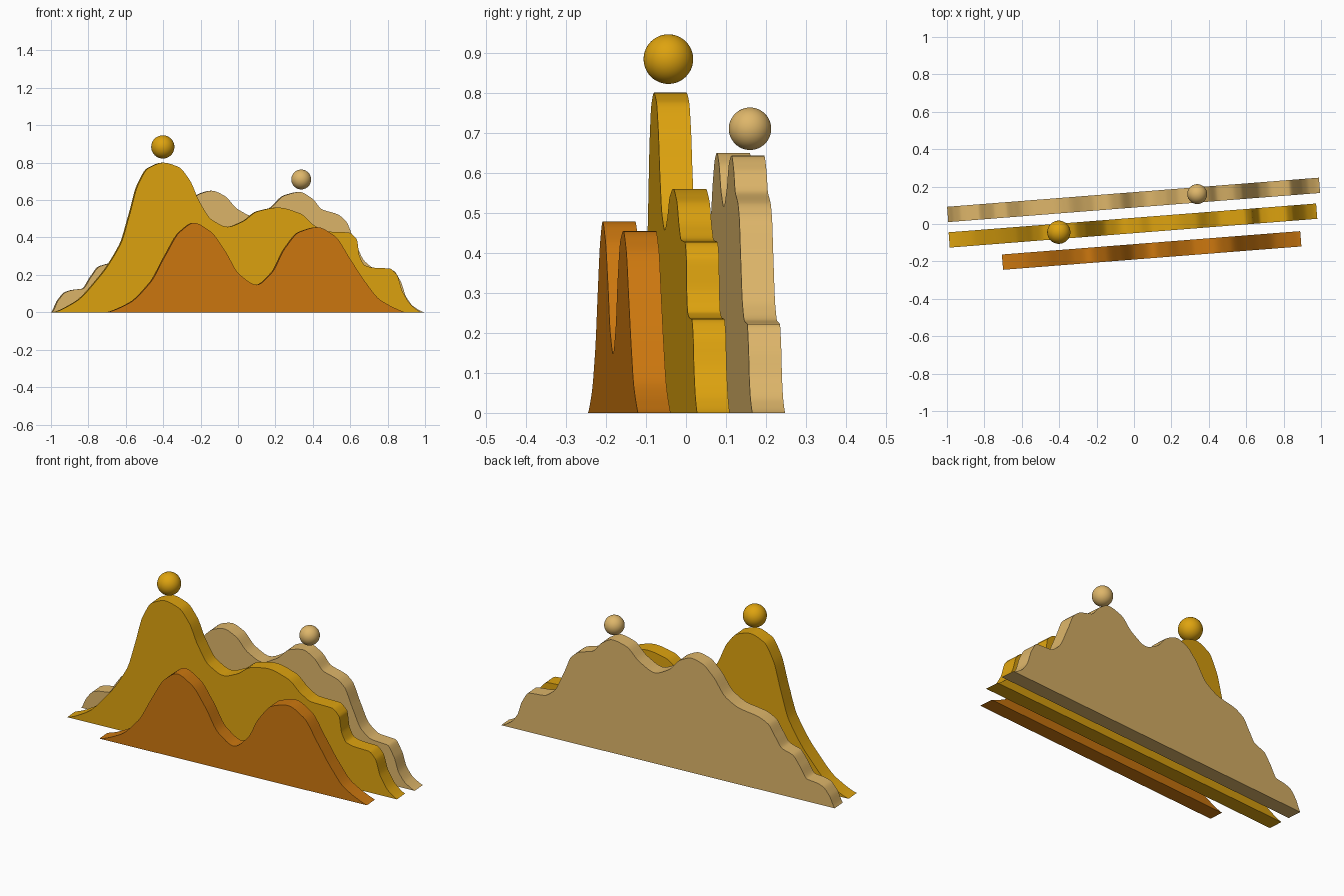
import bpy, bmesh, math

if "Cube" in bpy.data.objects:
    bpy.data.objects.remove(bpy.data.objects["Cube"])

ANGLE = math.atan(0.0783)   # every ridge is turned slightly about z
THICK = 0.082


def material(name, rgb):
    m = bpy.data.materials.new(name)
    lin = [(c / 255 / 12.92) if c < 11 else ((c / 255 + 0.055) / 1.055) ** 2.4 for c in rgb]
    m.diffuse_color = (*lin, 1)
    m.use_nodes = True
    m.node_tree.nodes["Principled BSDF"].inputs["Base Color"].default_value = m.diffuse_color
    return m


def smooth_profile(pts, steps=6):
    """Monotone cubic curve through the points (no overshoot on plateaus)."""
    n = len(pts)
    d = [(pts[i + 1][1] - pts[i][1]) / (pts[i + 1][0] - pts[i][0]) for i in range(n - 1)]
    m = [d[0] * 0.5]
    for a, b in zip(d, d[1:]):
        m.append(0 if a * b <= 0 else 3 * a * b / (a + b + max(a, b, key=abs)))
    m.append(d[-1] * 0.5)
    out = []
    for i in range(n - 1):
        (x0, z0), (x1, z1) = pts[i], pts[i + 1]
        h = x1 - x0
        for k in range(steps):
            t = k / steps
            z = ((2*t**3 - 3*t**2 + 1) * z0 + (t**3 - 2*t**2 + t) * h * m[i]
                 + (3*t**2 - 2*t**3) * z1 + (t**3 - t**2) * h * m[i + 1])
            out.append((x0 + h * t, z))
    return out + [pts[-1]]


def finish(ob, mat):
    ob.data.materials.append(mat)
    bpy.ops.object.select_all(action='DESELECT')
    ob.select_set(True)
    bpy.context.view_layer.objects.active = ob
    bpy.ops.object.shade_smooth_by_angle(angle=math.radians(35))


def ridge(name, pts, y_mid, mat):
    """Slab cut to a mountain outline; y_mid is the front face's y at x = 0."""
    bm = bmesh.new()
    slope = math.tan(ANGLE)
    face = bm.faces.new([bm.verts.new((x, y_mid + slope * x, z)) for x, z in smooth_profile(pts)])
    ext = bmesh.ops.extrude_face_region(bm, geom=[face])
    moved = [g for g in ext['geom'] if isinstance(g, bmesh.types.BMVert)]
    bmesh.ops.translate(bm, verts=moved,
                        vec=(-THICK * math.sin(ANGLE), THICK * math.cos(ANGLE), 0))
    bmesh.ops.recalc_face_normals(bm, faces=bm.faces)
    me = bpy.data.meshes.new(name)
    bm.to_mesh(me)
    bm.free()
    ob = bpy.data.objects.new(name, me)
    bpy.context.collection.objects.link(ob)
    finish(ob, mat)


def ball(name, loc, r, mat):
    bpy.ops.mesh.primitive_uv_sphere_add(segments=48, ring_count=24, radius=r, location=loc)
    ob = bpy.context.object
    ob.name = name
    finish(ob, mat)


orange = material("burnt orange", (205, 120, 15))
gold = material("gold", (222, 163, 15))
tan = material("tan", (222, 182, 106))

# front ridge: two humps
ridge("front_ridge", [
    (-.70, 0), (-.58, .05), (-.47, .157), (-.39, .30), (-.31, .43), (-.235, .478),
    (-.15, .435), (-.07, .33), (.01, .20), (.10, .147), (.18, .21), (.25, .34),
    (.33, .43), (.425, .455), (.515, .41), (.60, .285), (.68, .163), (.76, .067),
    (.84, .022), (.895, 0)], -.19, orange)

# middle ridge: tall peak, long shoulder, two steps down
ridge("middle_ridge", [
    (-.985, 0), (-.87, .055), (-.74, .19), (-.63, .36), (-.58, .52), (-.535, .68),
    (-.48, .77), (-.40, .80), (-.32, .778), (-.26, .71), (-.205, .59), (-.14, .495),
    (-.055, .457), (.025, .485), (.105, .54), (.215, .56), (.33, .53), (.41, .463),
    (.47, .432), (.59, .427), (.635, .39), (.65, .30), (.68, .25), (.73, .238),
    (.81, .234), (.85, .20), (.88, .11), (.93, .035), (.98, 0)], -.049, gold)

# back ridge: many small steps and two peaks
ridge("back_ridge", [
    (-.993, 0), (-.96, .065), (-.92, .108), (-.88, .12), (-.83, .126), (-.785, .19),
    (-.74, .245), (-.68, .265), (-.64, .32), (-.595, .385), (-.53, .415), (-.43, .432),
    (-.345, .475), (-.265, .58), (-.20, .635), (-.14, .65), (-.075, .625), (.0, .55),
    (.08, .515), (.17, .555), (.25, .625), (.33, .643), (.395, .61), (.45, .55),
    (.53, .525), (.575, .49), (.62, .39), (.68, .27), (.74, .23), (.83, .222),
    (.87, .165), (.90, .08), (.94, .03), (.995, 0)], .088, tan)

# balls hovering over the peaks
ball("middle_ball", (-.402, -.044, .884), .062, gold)
ball("back_ball", (.338, .16, .71), .053, tan)
